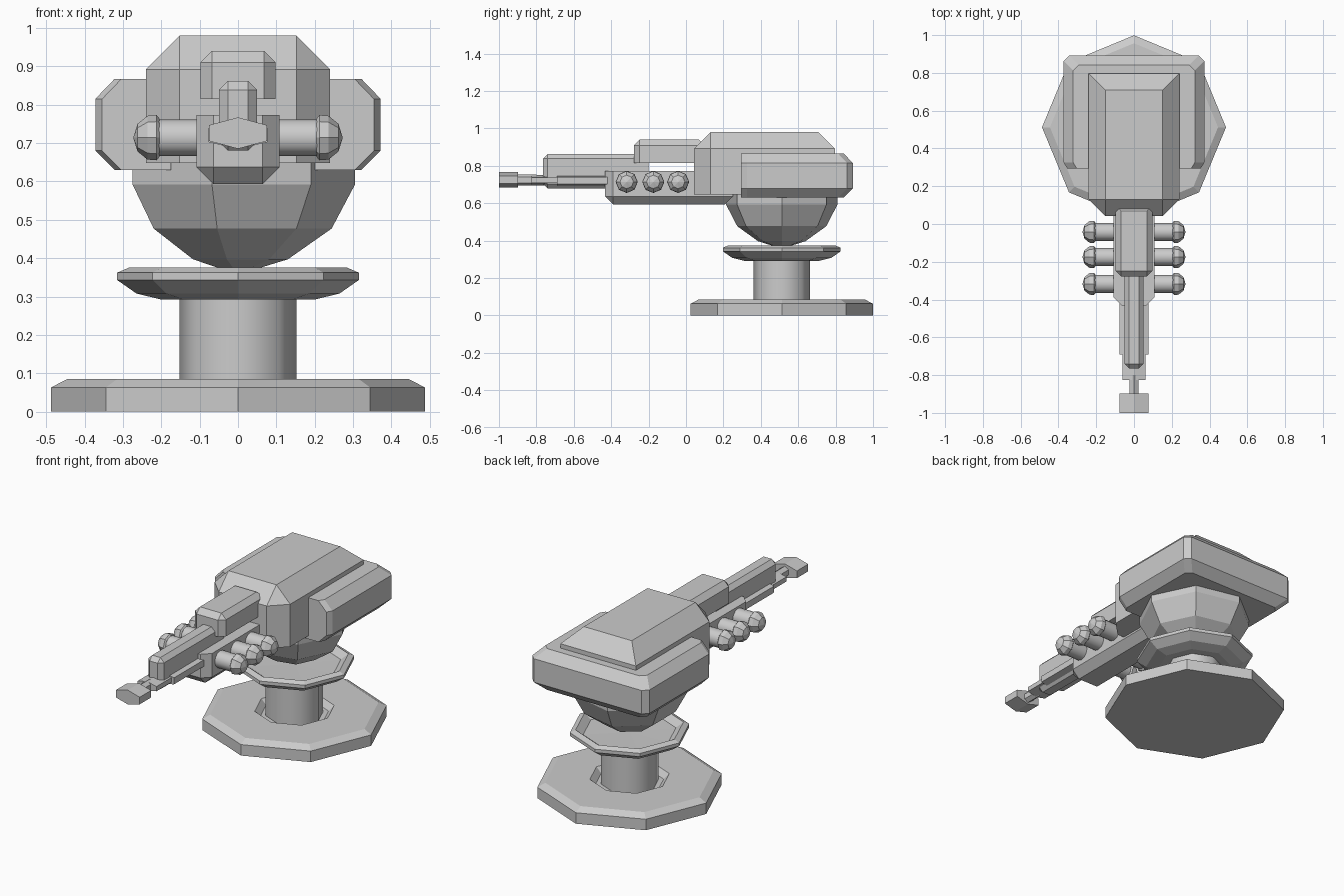
import bpy, bmesh
from math import sin, cos, pi, tau
from mathutils import Vector

if "Cube" in bpy.data.objects:
    bpy.data.objects.remove(bpy.data.objects["Cube"])

CY = 0.512  # pedestal axis in y


def finish(bm, name, smooth=False):
    bmesh.ops.remove_doubles(bm, verts=bm.verts, dist=1e-5)
    bmesh.ops.recalc_face_normals(bm, faces=bm.faces)
    me = bpy.data.meshes.new(name)
    bm.to_mesh(me)
    bm.free()
    for p in me.polygons:
        p.use_smooth = smooth and len(p.vertices) == 4
    ob = bpy.data.objects.new(name, me)
    bpy.context.collection.objects.link(ob)
    return ob


def loft(name, rings, smooth=False):
    """Skin a stack of equal-length point loops and cap both ends."""
    bm = bmesh.new()
    loops = [[bm.verts.new(p) for p in r] for r in rings]
    n = len(loops[0])
    for a, b in zip(loops, loops[1:]):
        for i in range(n):
            j = (i + 1) % n
            bm.faces.new((a[i], a[j], b[j], b[i]))
    bm.faces.new(loops[0])
    bm.faces.new(loops[-1])
    return finish(bm, name, smooth)


def turned(name, profile, n, smooth=False):
    """Profile of (radius, z) turned about the pedestal axis."""
    return loft(name, [[(r * cos(tau * i / n), CY + r * sin(tau * i / n), z)
                        for i in range(n)] for r, z in profile], smooth)


def block(name, lo, hi, width, pick):
    """Box with chamfers on edges where pick(sx, sy, sz) is true."""
    lo, hi = Vector(lo), Vector(hi)
    c, h = (lo + hi) / 2, (hi - lo) / 2
    bm = bmesh.new()
    bmesh.ops.create_cube(bm, size=2)
    edges = [e for e in bm.edges
             if pick(*[round(v) for v in (e.verts[0].co + e.verts[1].co) / 2])]
    for v in bm.verts:
        v.co = c + Vector((v.co.x * h.x, v.co.y * h.y, v.co.z * h.z))
    bmesh.ops.bevel(bm, geom=edges, offset=width, segments=1,
                    profile=0.5, affect='EDGES')
    return finish(bm, name)


def top_and_front(x, y, z):
    return z == 1 or (y == -1 and z == 0)


# Pedestal: octagonal base with a recess, column and dish
turned("base_plate", [(.487, 0), (.487, .063), (.445, .085), (.21, .085),
                      (.18, .055), (.0, .055)], 8)
turned("column", [(.152, .05), (.152, .32)], 8, True)
turned("dish", [(.2, .292), (.265, .308), (.315, .343), (.315, .362),
                (.285, .375), (.245, .345), (.0, .34)], 8)

# Seven-sided bowl under the head
turned("swivel_bowl", [(.055, .374), (.13, .397), (.244, .477),
                       (.305, .592), (.305, .7)], 7)

# Head housing
block("head_housing", (-.24, .043, .648), (.24, .797, .98), .088, top_and_front)


# U-shaped armour wrapped round the sides and back
def u_outline(z, d):
    x, y, c = .372 - d, .892 - d, .03
    half = [(.175, .69), (.175, .295), (x - c * .6, .295), (x, .295 + c),
            (x, y - c), (x - c, y)]
    pts = half + [(-a, b) for a, b in reversed(half)]
    return [(a, b, z) for a, b in pts]


loft("rear_armour", [u_outline(.63, .05), u_outline(.68, 0),
                     u_outline(.815, 0), u_outline(.867, .05)])

# Gun body, sight box and upper barrel
block("gun_body", (-.108, -.433, .593), (.108, .25, .773), .044,
      lambda x, y, z: z == -1 or (y == -1 and z == 0))
block("sight_box", (-.098, -.278, .815), (.098, .1, .94), .03, top_and_front)
block("upper_barrel", (-.05, -.765, .68), (.05, -.2, .862), .024,
      lambda x, y, z: y == -1 or y == 0)


# Stepped hexagonal lower barrel and muzzle
def hexagon(y, w, h, zc):
    return [(w / cos(pi / 6) * cos(pi / 6 + i * pi / 3), y,
             zc + h * sin(pi / 6 + i * pi / 3)) for i in range(6)]


for name, y0, y1, w, h, zc in [("lower_barrel", -.69, -.4, .077, .037, .721),
                               ("barrel_tip", -.825, -.6, .06, .027, .723),
                               ("muzzle_neck", -.92, -.8, .023, .03, .724),
                               ("muzzle", -1, -.897, .076, .041, .726)]:
    loft(name, [hexagon(y0, w, h, zc), hexagon(y1, w, h, zc)])

# Three pairs of side canisters with domed caps
for k, y in enumerate((-.317, -.175, -.042)):
    for side, s in (("left", -1), ("right", 1)):
        for part, prof, n in (
                ("canister", [(.08, .048), (.23, .048)], 12),
                ("canister_cap", [(.205, .05), (.212, .059), (.236, .057),
                                  (.262, .036), (.273, 0)], 8)):
            loft(f"{part}_{side}_{k + 1}",
                 [[(s * x, y + r * cos(tau * i / n), .714 + r * sin(tau * i / n))
                   for i in range(n)] for x, r in prof], part == "canister")
